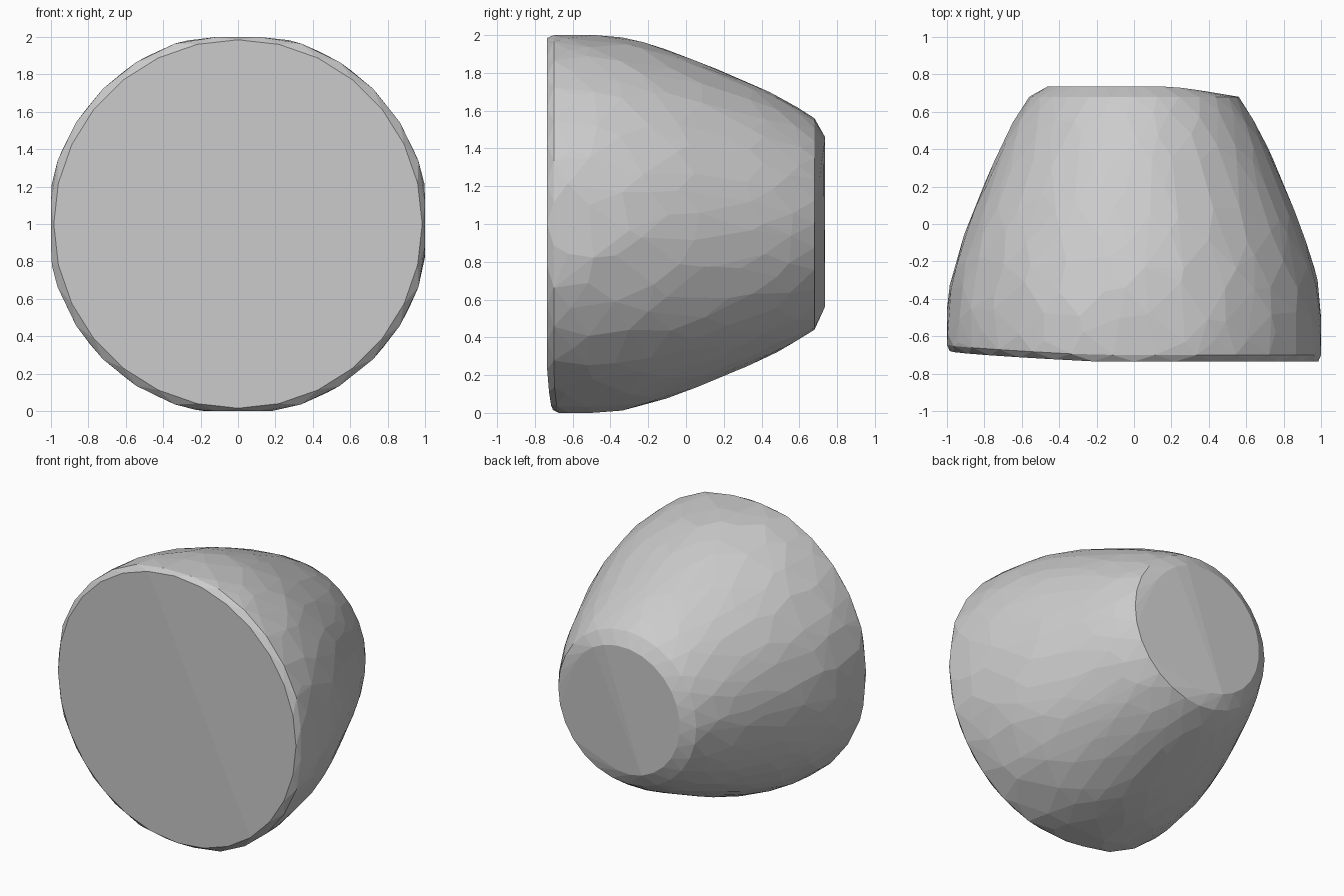
import bpy, bmesh, math, random

if "Cube" in bpy.data.objects:
    bpy.data.objects.remove(bpy.data.objects["Cube"])

random.seed(4)
# Profile of the tapered stone: (y, radius)
PROFILE = [(-0.735, 0.985), (-0.70, 1.022), (-0.49, 1.015), (-0.26, 0.975),
           (0.0, 0.89), (0.12, 0.84), (0.38, 0.73), (0.55, 0.645), (0.68, 0.56), (0.735, 0.465)]
RINGS = [-0.735, -0.70, -0.60, -0.49, -0.34, -0.2, -0.07, 0.06, 0.19, 0.32, 0.45, 0.57, 0.68, 0.735]
SIDES = 28


def radius(y):
    for (y0, r0), (y1, r1) in zip(PROFILE, PROFILE[1:]):
        if y <= y1:
            return r0 + (r1 - r0) * (y - y0) / (y1 - y0)
    return PROFILE[-1][1]


def clamp(v, limit):
    return max(-limit, min(limit, v))


bm = bmesh.new()
for i, ring in enumerate(RINGS):
    rim = ring < -0.65 or ring > 0.65
    for k in range(SIDES):
        a = math.tau * (k + 0.5 * (i % 2)) / SIDES
        y = ring
        if not rim:
            a += random.uniform(-0.07, 0.07)
            y += random.uniform(-0.04, 0.04)
        r = radius(y)
        limit = 0.985 if i == 0 else 1.0
        x, z = clamp(r * math.cos(a), limit), clamp(r * math.sin(a), limit)
        # Slightly tilted cuts on the front and back faces
        if ring < -0.65:
            y += max(0, 0.05 * (-0.909 * (x + 0.2) - 0.416 * (z - 0.95)))
        elif i == len(RINGS) - 1:
            y -= max(0, 0.11 * (0.932 * (x - 0.2) - 0.362 * (z - 0.43)))
        bm.verts.new((x, y, z + 1))

# Faceted convex body
res = bmesh.ops.convex_hull(bm, input=bm.verts)
bmesh.ops.delete(bm, geom=[v for v in bm.verts if not v.link_faces], context='VERTS')
bmesh.ops.dissolve_limit(bm, angle_limit=math.radians(2), verts=bm.verts, edges=bm.edges)
bmesh.ops.recalc_face_normals(bm, faces=bm.faces)
mesh = bpy.data.meshes.new("tapered_stone")
bm.to_mesh(mesh)
bm.free()
stone = bpy.data.objects.new("tapered_stone", mesh)
bpy.context.collection.objects.link(stone)
